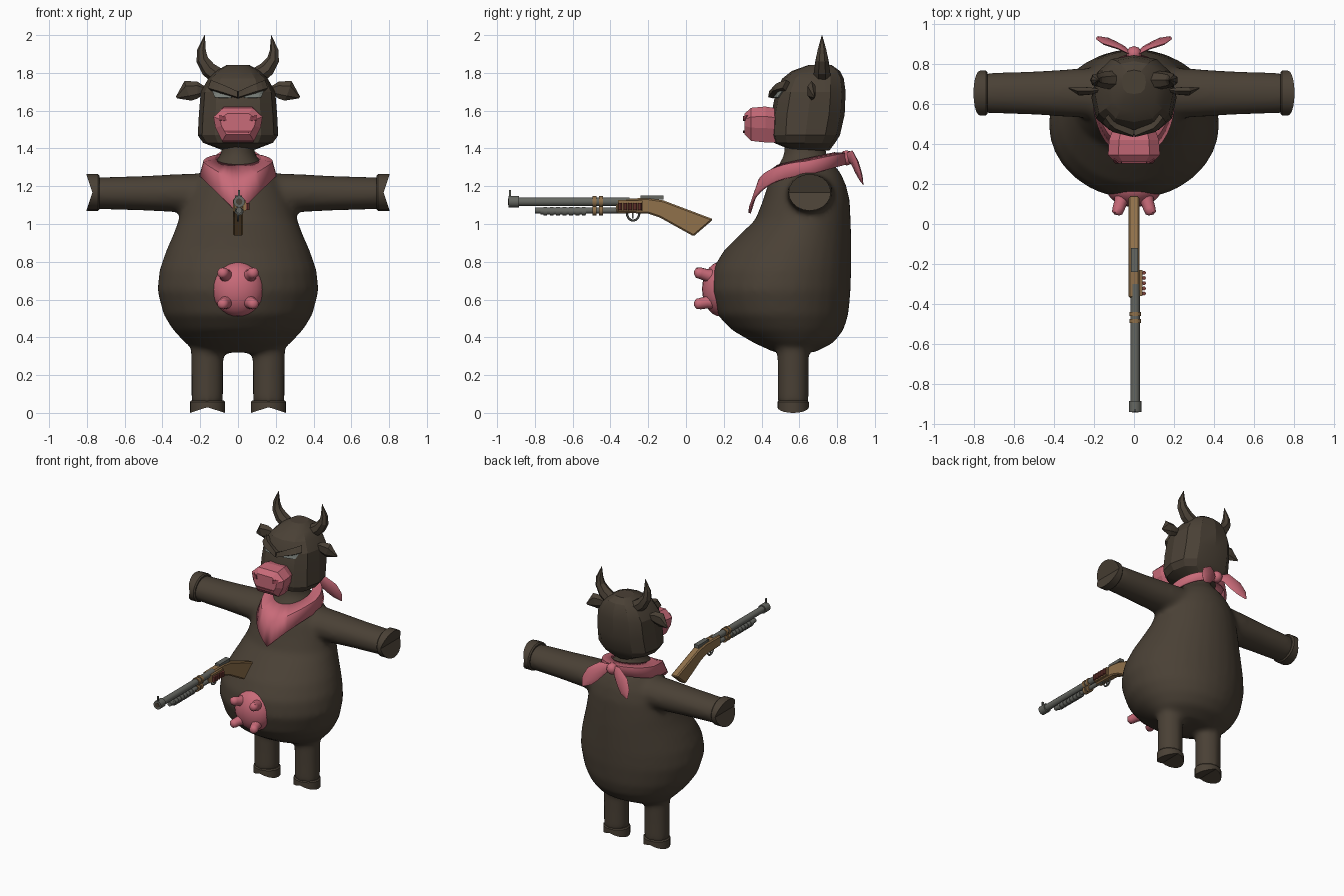
import bpy, bmesh, math
from math import sin, cos, pi
from mathutils import Vector as V
from mathutils.bvhtree import BVHTree

cube = bpy.data.objects.get("Cube")
if cube:
    bpy.data.objects.remove(cube)


def material(name, r, g, b):
    m = bpy.data.materials.new(name)
    m.use_nodes = True
    m.diffuse_color = (r, g, b, 1)
    node = next(n for n in m.node_tree.nodes if n.type == "BSDF_PRINCIPLED")
    node.inputs["Base Color"].default_value = (r, g, b, 1)
    node.inputs["Roughness"].default_value = 0.8
    return m


BROWN = material("dark brown hide", .068, .052, .036)
PINK = material("pink", .58, .145, .19)
ROSE = material("dark rose", .24, .05, .07)
GREY = material("eye grey", .2, .22, .2)
STEEL = material("gun steel", .13, .135, .12)
WOOD = material("wood", .28, .165, .07)
RED = material("shell red", .2, .05, .04)


def make(name, bm, mat, angle=0):
    """Turn a bmesh into an object; angle 0 means flat shading."""
    bmesh.ops.recalc_face_normals(bm, faces=bm.faces)
    me = bpy.data.meshes.new(name)
    bm.to_mesh(me)
    bm.free()
    me.materials.append(mat)
    if angle:
        me.polygons.foreach_set("use_smooth", [True] * len(me.polygons))
        me.set_sharp_from_angle(angle=math.radians(angle))
    ob = bpy.data.objects.new(name, me)
    bpy.context.scene.collection.objects.link(ob)
    return ob


def loft(bm, rings, closed=True, caps=True):
    vs = [[bm.verts.new(p) for p in r] for r in rings]
    n = len(rings[0])
    for a, b in zip(vs, vs[1:]):
        for i in range(n if closed else n - 1):
            j = (i + 1) % n
            bm.faces.new((a[i], a[j], b[j], b[i]))
    if caps:
        bm.faces.new(vs[0])
        bm.faces.new(vs[-1])
    return bm


def tube(bm, pts, radii, n=12, squash=1, up=(0, 0, 1)):
    """Loft of ellipses along a path; squash flattens it."""
    pts = [V(p) for p in pts]
    rings = []
    for i, p in enumerate(pts):
        t = (pts[min(i + 1, len(pts) - 1)] - pts[max(i - 1, 0)]).normalized()
        a = t.cross(V(up)).normalized()
        b = t.cross(a)
        rings.append([p + radii[i] * (a * cos(k * 2 * pi / n) + b * squash * sin(k * 2 * pi / n))
                      for k in range(n)])
    return loft(bm, rings)


def oval(z, hw, yf, yb, n, power=1):
    def f(c):
        return math.copysign(abs(c) ** power, c)
    return [V((hw * f(sin(k * 2 * pi / n)), (yf + yb) / 2 - (yb - yf) / 2 * f(cos(k * 2 * pi / n)), z))
            for k in range(n)]


def box(name, lo, hi, mat):
    bm = bmesh.new()
    loft(bm, [[(x, y, z) for x, y in ((lo[0], lo[1]), (hi[0], lo[1]), (hi[0], hi[1]), (lo[0], hi[1]))]
              for z in (lo[2], hi[2])])
    return make(name, bm, mat)


# Pear-shaped body fused with arms and legs
bm = bmesh.new()
body = [(.32, .2, .47, .68), (.37, .28, .36, .78), (.44, .345, .24, .835), (.52, .395, .165, .86),
        (.65, .428, .125, .872), (.76, .415, .14, .875), (.86, .38, .2, .875), (.94, .345, .28, .875),
        (1.02, .315, .365, .872), (1.12, .285, .405, .868), (1.2, .25, .43, .85), (1.27, .19, .46, .82),
        (1.33, .12, .5, .77), (1.37, .09, .52, .74), (1.45, .085, .52, .74)]
loft(bm, [oval(*r, 32) for r in body])
for s in (1, -1):
    tube(bm, [(s * x, .655, 1.163) for x in (.1, .3, .5, .77)], (.13, .122, .11, .1), 24, .84)
    tube(bm, [(s * .163, .567, z) for z in (.04, .2, .45)], (.086, .086, .09), 24, .95, (0, 1, 0))
hide = make("body", bm, BROWN)
rm = hide.modifiers.new("fuse", "REMESH")
rm.mode = "VOXEL"
rm.voxel_size = .018
rm.use_smooth_shade = True
sm = hide.modifiers.new("soften", "SMOOTH")
sm.iterations = 10


# Cloven hooves: short cylinder with a V notch in its end
def hoof(name, ru, rv, depth, notch, place):
    bm = bmesh.new()
    n = 20
    c = [(cos(k * 2 * pi / n), sin(k * 2 * pi / n)) for k in range(n)]
    levels = ((.92, 0), (1, .12), (1, None))
    rings = [[place(u * ru * f, v * rv * f, depth - notch * (1 - abs(u)) if h is None else h * depth)
              for u, v in c] for f, h in levels]
    loft(bm, rings, caps=False)
    bm.verts.ensure_lookup_table()
    bm.faces.new(bm.verts[:n])
    end = bm.verts[2 * n:]
    q = n // 4
    bm.faces.new(end[q:3 * q + 1])
    bm.faces.new(end[3 * q:] + end[:q + 1])
    make(name, bm, BROWN, 35)


for s, side in ((1, "left"), (-1, "right")):
    hoof(side + "_front_hoof", .097, .112, .07, .032, lambda u, v, h: (s * (.733 + h), .655 + v, 1.167 + u))
    hoof(side + "_hind_hoof", .093, .083, .066, .03, lambda u, v, h: (s * .162 + u, .567 + v, .066 - h))

# Faceted head
bm = bmesh.new()
skull = [(1.39, .08, .56, .76), (1.43, .185, .465, .79), (1.47, .213, .45, .815), (1.58, .207, .452, .84),
         (1.7, .197, .475, .845), (1.77, .157, .51, .835), (1.81, .115, .56, .815), (1.842, .06, .65, .77)]
loft(bm, [oval(*r, 12, .8) for r in skull])
head_tree = BVHTree.FromBMesh(bm)
make("head", bm, BROWN, 20)

# Blocky muzzle
bm = bmesh.new()
muzzle = [(.49, .1, 1.43, 1.61), (.42, .125, 1.432, 1.622), (.345, .13, 1.44, 1.615), (.31, .095, 1.475, 1.585)]
loft(bm, [[(w * x, y, (lo + hi) / 2 + (hi - lo) / 2 * z) for x, z in
           ((-.6, 1), (.6, 1), (1, .45), (.92, -.2), (.65, -1), (-.65, -1), (-.92, -.2), (-1, .45))]
          for y, w, lo, hi in muzzle])
muzzle_tree = BVHTree.FromBMesh(bm)
make("muzzle", bm, PINK)


def patch(name, tree, low, high, lift, mat):
    """Thin plate laid on a surface, between two (x, z) edges."""
    def lay(p, q, t):
        x, z = p[0] + (q[0] - p[0]) * t, p[1] + (q[1] - p[1]) * t
        hit = tree.ray_cast(V((x, -1, z)), V((0, 1, 0)))[0]
        return V((x, (hit.y if hit else .5) - lift, z))
    bm = bmesh.new()
    rows = [[lay(a, b, i / 6) for i in range(7)] for a, b in (low, high)]
    loft(bm, [rows[0], [(a + b) / 2 for a, b in zip(*rows)], rows[1]], False, False)
    ob = make(name, bm, mat)
    mod = ob.modifiers.new("thickness", "SOLIDIFY")
    mod.thickness = min(lift * 1.5, .03)
    mod.offset = 0


# Face details, ears and horns
patch("mouth", muzzle_tree, ((-.055, 1.482), (.055, 1.482)), ((-.075, 1.494), (.075, 1.494)), .004, ROSE)
for s, side in ((1, "left"), (-1, "right")):
    patch(side + "_eye", head_tree, ((s * .035, 1.667), (s * .12, 1.67)), ((s * .035, 1.685), (s * .135, 1.705)), .006, GREY)
    patch(side + "_brow", head_tree, ((0, 1.668), (s * .15, 1.712)), ((0, 1.7), (s * .135, 1.755)), .02, BROWN)
    patch(side + "_nostril", muzzle_tree, ((s * .06, 1.545), (s * .1, 1.55)), ((s * .065, 1.57), (s * .1, 1.575)), .004, ROSE)
    bm = bmesh.new()
    tube(bm, [(s * x, y, z) for x, y, z in
              ((.17, .67, 1.71), (.215, .665, 1.71), (.265, .665, 1.705), (.325, .68, 1.67))],
         (.015, .045, .055, .006), 6, .45, (0, 1, 0))
    make(side + "_ear", bm, BROWN)
    bm = bmesh.new()
    tube(bm, [(s * x, .72, z) for x, z in ((.1, 1.78), (.155, 1.82), (.188, 1.87), (.192, 1.92), (.176, 2))],
         (.048, .043, .034, .024, .001), 7, 1, (0, 1, 0))
    make(side + "_horn", bm, BROWN, 20)

# Neckerchief: collar that falls to a point in front, knotted behind
rows = [[], [], []]
for k in range(41):
    a = k * 2 * pi / 40
    f = (1 - cos(a)) / 2
    front = max(cos(a), 0)
    x = sin(a)
    upper = V((.118 * x, .635 - .15 * cos(a), 1.315 + .065 * f))
    lower = V((.205 * x, .62 - (.29 if front else .23) * cos(a),
               1.06 + .195 * abs(x) if front else 1.255 + .06 * -cos(a)))
    mid = (upper + lower) / 2 + V((.022 * x, -.028 * cos(a), .03))
    for row, p in zip(rows, (upper, mid, lower)):
        row.append(p)
bm = loft(bmesh.new(), rows, False, False)
bmesh.ops.remove_doubles(bm, verts=bm.verts, dist=.0001)
scarf = make("neckerchief", bm, PINK, 40)
scarf.modifiers.new("cloth", "SOLIDIFY").thickness = .014
bm = bmesh.new()
bmesh.ops.create_uvsphere(bm, u_segments=10, v_segments=6, radius=.04)
bmesh.ops.translate(bm, verts=bm.verts, vec=(0, .85, 1.35))
make("neckerchief_knot", bm, PINK, 40)
for s, side in ((1, "left"), (-1, "right")):
    bm = bmesh.new()
    tube(bm, [(s * x, y, z) for x, y, z in
              ((.01, .845, 1.36), (.06, .88, 1.35), (.12, .905, 1.3), (.155, .925, 1.25), (.18, .938, 1.21))],
         (.015, .045, .055, .042, .006), 8, .25, (0, 1, 0))
    make(side + "_neckerchief_tail", bm, PINK, 40)

# Udder with four teats
bm = bmesh.new()
bmesh.ops.create_uvsphere(bm, u_segments=24, v_segments=14, radius=1)
bmesh.ops.scale(bm, verts=bm.verts, vec=(.14, .1, .145))
bmesh.ops.translate(bm, verts=bm.verts, vec=(0, .185, .655))
for s in (1, -1):
    for z, dz in ((.72, .02), (.59, -.012)):
        tube(bm, [(s * .055, .15, z), (s * .068, .105, z + dz * .5), (s * .078, .075, z + dz),
                  (s * .084, .055, z + dz * 1.1), (s * .086, .045, z + dz * 1.1)],
             (.042, .032, .03, .027, .012), 12)
make("udder", bm, PINK, 50)

# Gun stock: one bevelled side profile
profile = ((-.37, 1.135), (-.2, 1.137), (-.12, 1.125), (.145, 1.025), (.04, .935),
           (-.14, 1.035), (-.2, 1.055), (-.37, 1.06))
bm = loft(bmesh.new(), [[(x, y, z) for y, z in profile] for x in (-.027, .027)])
stock = make("gun_stock", bm, WOOD)
bv = stock.modifiers.new("rounded", "BEVEL")
bv.width = .008


def rod(name, y0, y1, z, r, mat, x=.006, n=12):
    make(name, tube(bmesh.new(), [(x, y0, z), (x, y1, z)], (r, r), n), mat, 40)


# Barrel, magazine tube, ribbed pump and bands
rod("barrel", -.935, -.3, 1.118, .023, STEEL)
rod("muzzle_collar", -.94, -.885, 1.118, .031, STEEL)
rod("barrel_bore", -.942, -.936, 1.118, .017, BROWN)
rod("magazine_tube", -.8, -.3, 1.072, .016, STEEL)
rod("pump_grip", -.77, -.53, 1.069, .019, STEEL)
for i in range(7):
    rod("pump_rib_%d" % i, -.755 + i * .034, -.735 + i * .034, 1.068, .023, STEEL)
for y in (-.485, -.45):
    rod("upper_band", y - .01, y + .01, 1.118, .029, WOOD)
    rod("lower_band", y - .01, y + .01, 1.071, .025, WOOD)
box("front_sight", (.001, -.937, 1.14), (.011, -.927, 1.18), STEEL)
box("receiver_top", (-.016, -.24, 1.13), (.02, -.12, 1.152), STEEL)

# Side shell holder and trigger
box("shell_holder", (.02, -.36, 1.068), (.042, -.23, 1.125), WOOD)
for i in range(5):
    y = -.348 + i * .026
    bm = tube(bmesh.new(), [(.05, y, 1.075), (.05, y, 1.112)], (.01, .01), 8, 1, (0, 1, 0))
    make("shell_%d" % i, bm, RED, 40)
bm = bmesh.new()
tube(bm, [(0, -.28 + .033 * cos(a), 1.058 - .04 * sin(a)) for a in [k * pi / 8 for k in range(9)]],
     [.006] * 9, 6, 1, (1, 0, 0))
make("trigger_guard", bm, STEEL, 40)
box("trigger", (-.004, -.285, 1.03), (.004, -.277, 1.06), STEEL)
